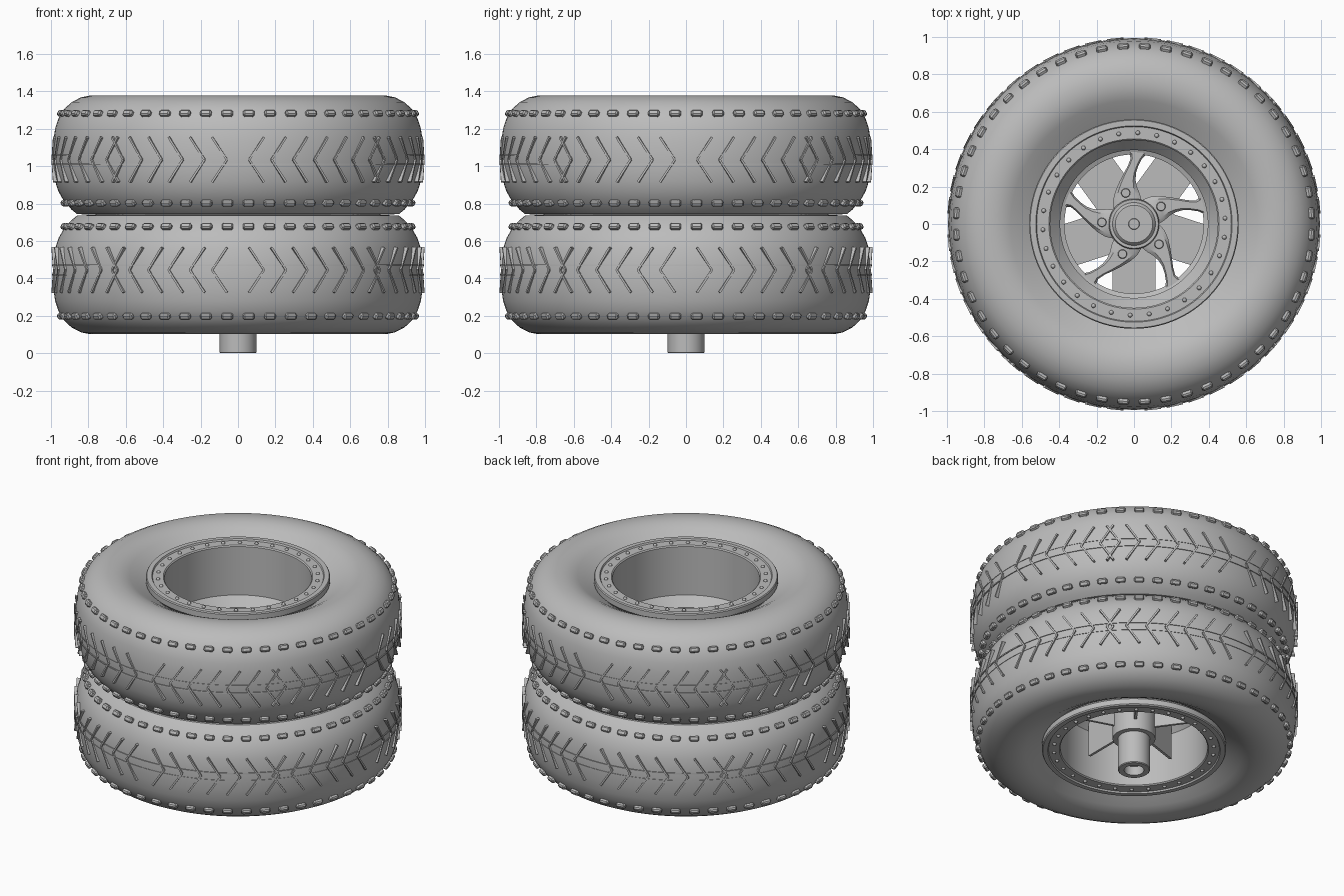
import bpy, bmesh, math
from math import sin, cos, pi, radians
from mathutils import Matrix, Vector

if "Cube" in bpy.data.objects:
    bpy.data.objects.remove(bpy.data.objects["Cube"], do_unlink=True)

grey = bpy.data.materials.new("plain_grey")
grey.use_nodes = True
grey.diffuse_color = (0.5, 0.5, 0.5, 1)
grey.node_tree.nodes["Principled BSDF"].inputs["Base Color"].default_value = (0.5, 0.5, 0.5, 1)

MID = 0.74  # plane between the two wheels


def finish(name, bm, angle=35):
    bmesh.ops.recalc_face_normals(bm, faces=bm.faces)
    mesh = bpy.data.meshes.new(name)
    bm.to_mesh(mesh)
    bm.free()
    mesh.materials.append(grey)
    ob = bpy.data.objects.new(name, mesh)
    bpy.context.collection.objects.link(ob)
    bpy.ops.object.select_all(action='DESELECT')
    ob.select_set(True)
    bpy.context.view_layer.objects.active = ob
    bpy.ops.object.shade_smooth_by_angle(angle=radians(angle))
    return ob


def lathe(name, profile, closed=False, steps=128):
    """Spin (radius, z) points around the z axis."""
    bm = bmesh.new()
    rings = []
    for r, z in profile:
        if r == 0:
            rings.append([bm.verts.new((0, 0, z))] * steps)
        else:
            rings.append([bm.verts.new((r * cos(2 * pi * i / steps), r * sin(2 * pi * i / steps), z))
                          for i in range(steps)])
    pairs = list(zip(rings, rings[1:] + rings[:1]))
    for a, b in pairs if closed else pairs[:-1]:
        for i in range(steps):
            j = (i + 1) % steps
            quad = [a[i], a[j], b[j], b[i]]
            bm.faces.new(list(dict.fromkeys(quad)))
    return finish(name, bm)


def box(bm, size, matrix):
    bmesh.ops.create_cube(bm, size=1, matrix=matrix @ Matrix.Diagonal((*size, 1)))


def on_tyre(theta, r, z, tilt=0, lean=0):
    """Frame on the tyre: x outward, y around, z up."""
    return (Matrix.Rotation(theta, 4, 'Z') @ Matrix.Translation((r, 0, z))
            @ Matrix.Rotation(lean, 4, 'Y') @ Matrix.Rotation(tilt, 4, 'X'))


# Half sections given as (radius, height away from the mid plane)
TYRE = [(0.54, 0.54), (0.57, 0.56), (0.62, 0.588), (0.66, 0.612), (0.70, 0.63), (0.745, 0.638),
        (0.79, 0.638), (0.84, 0.628), (0.89, 0.602), (0.93, 0.565), (0.96, 0.515), (0.978, 0.46),
        (0.988, 0.39), (0.991, 0.32), (0.988, 0.25), (0.978, 0.18), (0.96, 0.125), (0.93, 0.072),
        (0.89, 0.028), (0.86, 0.004), (0.75, 0), (0.62, 0.03), (0.54, 0.08)]
RIM = [(0.54, 0.1), (0.54, 0.54), (0.56, 0.56), (0.56, 0.595), (0.555, 0.602), (0.525, 0.602), (0.52, 0.592),
       (0.455, 0.592), (0.448, 0.585), (0.448, 0.26), (0.395, 0.2), (0.395, 0), (0.43, 0)]
COUNT = 52

for label, s in (("upper", 1), ("lower", -1)):
    def up(h):
        return MID + s * h

    lathe(label + "_tyre", [(r, up(h)) for r, h in TYRE], True)
    lathe(label + "_rim", [(r, up(h)) for r, h in RIM], True)

    # Shoulder lugs, two rows
    bm = bmesh.new()
    for i in range(COUNT):
        a = 2 * pi * (i + 0.5) / COUNT
        for h, side in ((0.54, 1), (0.065, -1)):
            r = 0.947 if side > 0 else 0.928
            box(bm, (0.04, 0.06, 0.034), on_tyre(a, r, up(h), 0, -s * side * 0.5))
    bmesh.ops.bevel(bm, geom=bm.edges[:], offset=0.008, segments=1, affect='EDGES')
    finish(label + "_shoulder_lugs", bm, 20)

    # Chevron tread bars, mirrored by sector
    bm = bmesh.new()
    for i in range(COUNT):
        a = 2 * pi * (i + 0.5) / COUNT
        way = 1 if sin(4 * a) > 0 else -1
        for side in (1, -1):
            mid = a + way * 0.04
            tilt = -side * way * math.atan2(0.08, 0.12)
            box(bm, (0.022, 0.011, 0.144), on_tyre(mid, 0.987, up(0.295 + side * 0.06), tilt))
    finish(label + "_chevron_tread", bm)

    # Thin bands around the tread
    for k, h in enumerate((0.27, 0.32)):
        lathe(f"{label}_tread_band_{k + 1}",
              [(0.98, up(h - 0.004)), (0.994, up(h - 0.004)), (0.994, up(h + 0.004)), (0.98, up(h + 0.004))], True)

    # Rim bolts
    bm = bmesh.new()
    for i in range(30):
        a = 2 * pi * (i + 0.3) / 30
        bmesh.ops.create_uvsphere(bm, u_segments=10, v_segments=6, radius=0.012,
                                  matrix=Matrix.Translation((0.488 * cos(a), 0.488 * sin(a), up(0.592))))
    finish(label + "_rim_bolts", bm)


# Swept spokes of the upper wheel: radius, sweep in degrees, half width
SPOKE = [(0.11, 36, 0.078), (0.15, 34, 0.074), (0.19, 31, 0.06), (0.23, 27, 0.045), (0.27, 23, 0.034),
         (0.31, 19, 0.028), (0.35, 16, 0.03), (0.375, 15, 0.045), (0.397, 15, 0.09)]
bm = bmesh.new()
for k in range(5):
    turn = Matrix.Rotation(2 * pi * k / 5, 4, 'Z')
    rows = []
    for r, deg, w in SPOKE:
        c = radians(deg)
        out, tan = Vector((cos(c), sin(c), 0)), Vector((-sin(c), cos(c), 0))
        row = []
        for side, z in ((-1, 0.80), (-1, 0.87), (-0.7, 0.885), (0.7, 0.885), (1, 0.87), (1, 0.80)):
            p = out * r + tan * side * w
            p = p * min(1, 0.397 / p.length)
            row.append(bm.verts.new(turn @ (p + Vector((0, 0, z)))))
        rows.append(row)
    for a, b in zip(rows, rows[1:]):
        for i in range(6):
            j = (i + 1) % 6
            bm.faces.new((a[i], a[j], b[j], b[i]))
    bm.faces.new(rows[0])
    bm.faces.new(rows[-1])
finish("swept_spokes", bm)

lathe("spoke_ring", [(0.396, 0.80), (0.372, 0.80), (0.372, 0.88), (0.396, 0.89)], True)

# Lug nuts at the spoke roots
bm = bmesh.new()
for k in range(5):
    a = radians(33 + 72 * k)
    bmesh.ops.create_cone(bm, cap_ends=True, segments=16, radius1=0.026, radius2=0.022, depth=0.03,
                          matrix=Matrix.Translation((0.172 * cos(a), 0.172 * sin(a), 0.89)))
finish("lug_nuts", bm)

# Straight flat spokes with a rib beneath, carrying the lower wheel
bm = bmesh.new()
for k in range(5):
    turn = Matrix.Rotation(radians(-90 + 72 * k), 4, 'Z')
    box(bm, (0.32, 0.23, 0.03), turn @ Matrix.Translation((0.25, 0, 0.66)))
    box(bm, (0.33, 0.016, 0.37), turn @ Matrix.Translation((0.255, 0, 0.47)))
finish("ribbed_spokes", bm)

# Hub, cap and axle with a hollow end
lathe("hub", [(0, 0.935), (0.028, 0.935), (0.03, 0.925), (0.1, 0.925), (0.11, 0.915), (0.115, 0.905),
              (0.13, 0.905), (0.135, 0.895), (0.135, 0.78), (0.13, 0.22), (0.098, 0.22), (0.098, 0.005),
              (0.093, 0), (0.06, 0), (0.06, 0.06), (0, 0.06)], steps=64)
